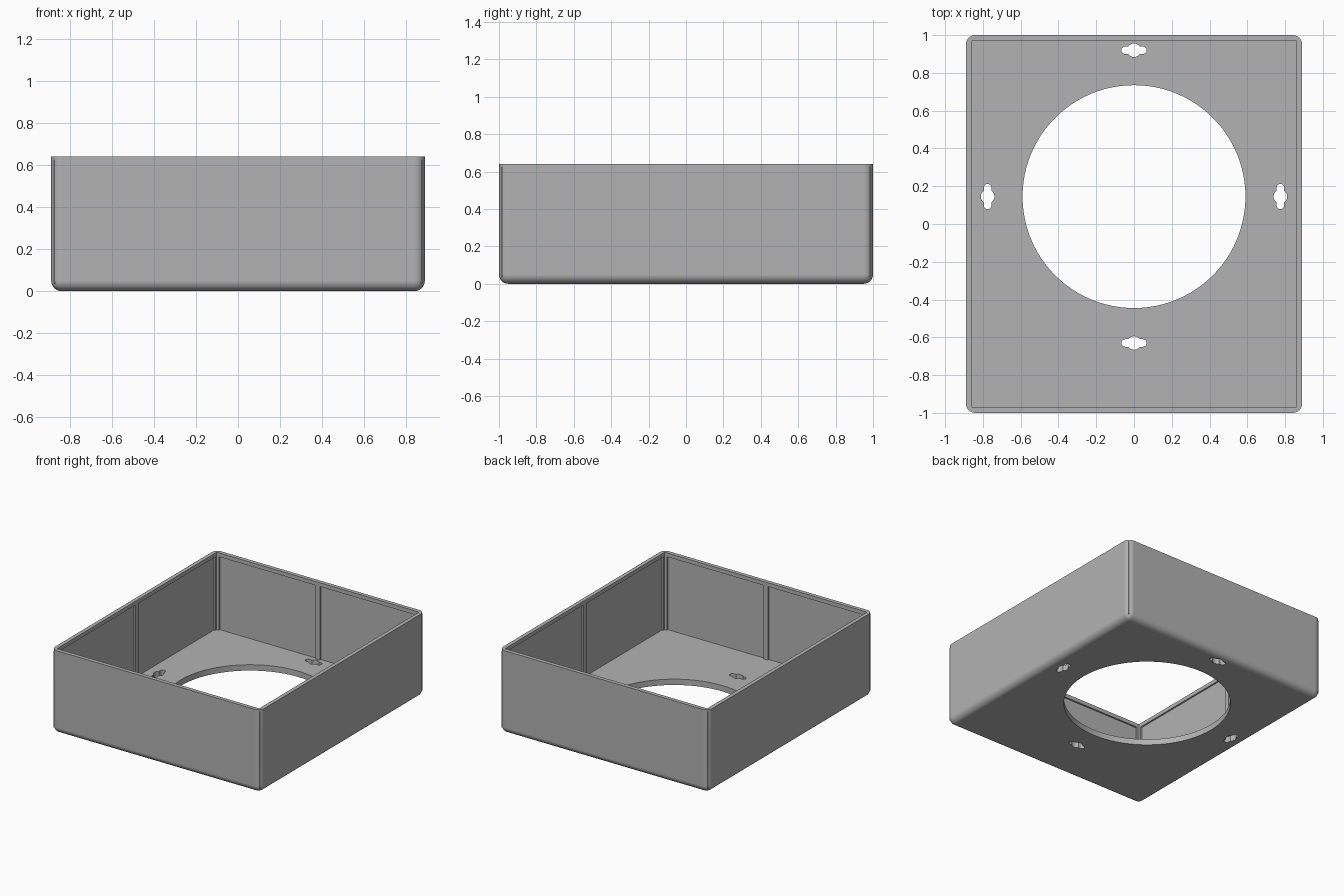
import bpy, bmesh, math
from mathutils import Matrix, Vector

if "Cube" in bpy.data.objects:
    bpy.data.objects.remove(bpy.data.objects["Cube"], do_unlink=True)

HX, HY, H = 0.89, 1.0, 0.64       # outer half sizes and height
WALL, RECESS, FLOOR, LIP = 0.03, 0.012, 0.045, 0.03
HOLE_Y = 0.145

grey = bpy.data.materials.new("grey")
grey.use_nodes = True
colour = (0.45, 0.45, 0.45, 1)
grey.diffuse_color = colour
grey.node_tree.nodes["Principled BSDF"].inputs["Base Color"].default_value = colour


def make(name, bm):
    mesh = bpy.data.meshes.new(name)
    bmesh.ops.recalc_face_normals(bm, faces=bm.faces)
    bm.to_mesh(mesh)
    bm.free()
    mesh.materials.append(grey)
    obj = bpy.data.objects.new(name, mesh)
    bpy.context.collection.objects.link(obj)
    return obj


def add_box(bm, lo, hi):
    lo, hi = Vector(lo), Vector(hi)
    bmesh.ops.create_cube(bm, size=1, matrix=Matrix.Translation((lo + hi) / 2)
                          @ Matrix.Diagonal((*(hi - lo), 1)))


def box(name, hx, hy, z0, z1):
    bm = bmesh.new()
    add_box(bm, (-hx, -hy, z0), (hx, hy, z1))
    return make(name, bm)


def prism(name, outline):
    # Vertical cutter through the floor
    bm = bmesh.new()
    face = bm.faces.new([bm.verts.new((x, y, -0.1)) for x, y in outline])
    top = bmesh.ops.extrude_face_region(bm, geom=[face])["geom"]
    bmesh.ops.translate(bm, vec=(0, 0, 0.3),
                        verts=[v for v in top if isinstance(v, bmesh.types.BMVert)])
    return make(name, bm)


def arc(cx, cy, r, a0, a1, n):
    return [(cx + r * math.cos(a0 + (a1 - a0) * i / n),
             cy + r * math.sin(a0 + (a1 - a0) * i / n)) for i in range(n + 1)]


def slot(name, cx, cy, upright):
    # Round middle with a narrow rounded arm on both sides
    r, w, reach = 0.036, 0.02, 0.047
    a = math.asin(w / r)
    half = arc(reach, 0, w, -math.pi / 2, math.pi / 2, 10) + arc(0, 0, r, a, math.pi - a, 12)
    pts = half + [(-x, -y) for x, y in half]
    return prism(name, [(cx - y, cy + x) if upright else (cx + x, cy + y) for x, y in pts])


# Outer shell, rounded everywhere except the open top
bm = bmesh.new()
add_box(bm, (-HX, -HY, 0), (HX, HY, H))
edges = [e for e in bm.edges if min(v.co.z for v in e.verts) < 0.01]
bmesh.ops.bevel(bm, geom=edges, offset=0.05, segments=8, profile=0.5, affect='EDGES')
housing = make("housing", bm)

# Cavity with a slim lip at the top, the large opening and the mounting slots
ix, iy = HX - WALL, HY - WALL
cutters = [
    box("cavity_cutter", ix + RECESS, iy + RECESS, FLOOR, H - LIP),
    box("mouth_cutter", ix, iy, H - 2 * LIP, H + 0.1),
    prism("opening_cutter", arc(0, HOLE_Y, 0.59, 0, math.tau, 96)[:-1]),
    slot("back_slot_cutter", 0, 0.92, False),
    slot("front_slot_cutter", 0, -0.63, False),
    slot("left_slot_cutter", 0.775, HOLE_Y, True),
    slot("right_slot_cutter", -0.775, HOLE_Y, True),
]
bpy.context.view_layer.objects.active = housing
for c in cutters:
    mod = housing.modifiers.new(c.name, 'BOOLEAN')
    mod.operation, mod.solver, mod.object = 'DIFFERENCE', 'EXACT', c
    bpy.ops.object.modifier_apply(modifier=mod.name)
for c in cutters:
    bpy.data.objects.remove(c, do_unlink=True)

bpy.ops.object.select_all(action='DESELECT')
housing.select_set(True)
bpy.ops.object.shade_smooth_by_angle(angle=math.radians(30))
normals = housing.modifiers.new("flat_sides", 'WEIGHTED_NORMAL')
normals.keep_sharp = True

# Slim ribs in the middle of each wall and in the corners, flush with the lip
bm = bmesh.new()
z0, z1, w, back = FLOOR - 0.01, H - LIP / 2, 0.018, RECESS + 0.005
for s in (-1, 1):
    for lo, hi in (((-w, iy), (w, iy + back)), ((ix, -w), (ix + back, w))):
        xs, ys = sorted((s * lo[0], s * hi[0])), sorted((s * lo[1], s * hi[1]))
        add_box(bm, (xs[0], ys[0], z0), (xs[1], ys[1], z1))
    for t in (-1, 1):
        for ax, ay in ((w, 0), (0, w)):
            xs = sorted((s * (ix - ax), s * (ix + back)))
            ys = sorted((t * (iy - ay), t * (iy + back)))
            if ax:
                ys = sorted((t * iy, t * (iy + back)))
            else:
                xs = sorted((s * ix, s * (ix + back)))
            add_box(bm, (xs[0], ys[0], z0), (xs[1], ys[1], z1))
make("wall_ribs", bm)
